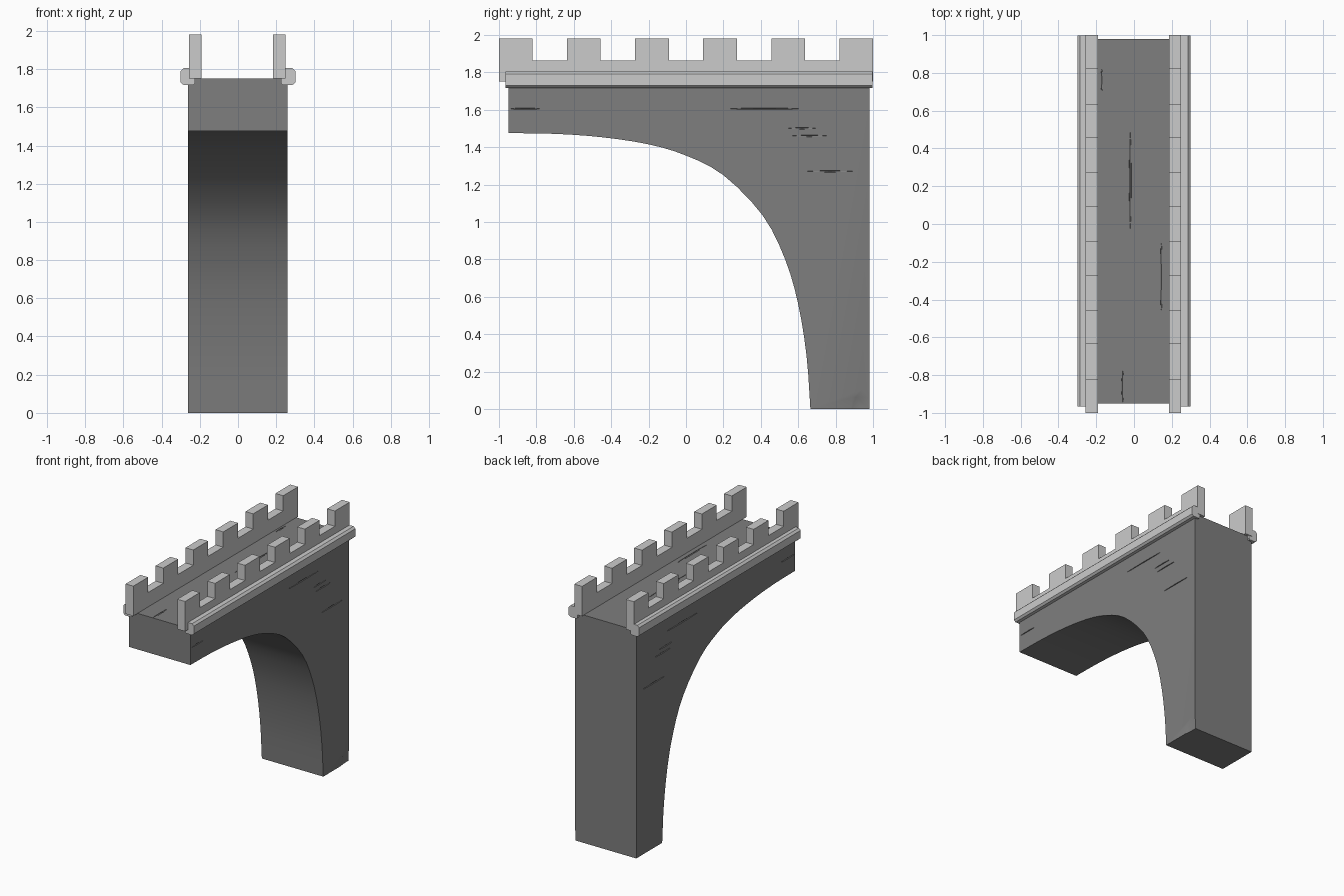
import bpy, bmesh
from mathutils import Vector

if "Cube" in bpy.data.objects:
    bpy.data.objects.remove(bpy.data.objects["Cube"])


def extrude_profile(name, pts, axis, lo, hi):
    """Prism from a 2D outline: axis 'x' uses (y, z), axis 'y' uses (x, z)."""
    bm = bmesh.new()

    def put(p, d):
        return bm.verts.new((d, p[0], p[1]) if axis == 'x' else (p[0], d, p[1]))
    a = [put(p, lo) for p in pts]
    b = [put(p, hi) for p in pts]
    n = len(pts)
    bm.faces.new(a)
    bm.faces.new(b[::-1])
    for i in range(n):
        j = (i + 1) % n
        bm.faces.new((a[i], b[i], b[j], a[j]))
    bmesh.ops.recalc_face_normals(bm, faces=bm.faces)
    me = bpy.data.meshes.new(name)
    bm.to_mesh(me)
    bm.free()
    ob = bpy.data.objects.new(name, me)
    bpy.context.collection.objects.link(ob)
    return ob


def smooth_path(keys, steps):
    """Catmull-Rom curve through the key points."""
    k = [Vector(p) for p in keys]
    k = [2 * k[0] - k[1]] + k + [2 * k[-1] - k[-2]]
    out = []
    for i in range(1, len(k) - 2):
        p0, p1, p2, p3 = k[i - 1:i + 3]
        for s in range(steps):
            t = s / steps
            out.append(0.5 * (2 * p1 + (p2 - p0) * t + (2 * p0 - 5 * p1 + 4 * p2 - p3) * t * t
                              + (3 * p1 - p0 - 3 * p2 + p3) * t ** 3))
    return [tuple(p) for p in out + [k[-2]]]


# Half-arch body with deck, in dark stone
arch = smooth_path([(-0.95, 1.475), (-0.70, 1.471), (-0.45, 1.453), (-0.2, 1.415), (0, 1.355),
                    (0.2, 1.25), (0.41, 1.035), (0.53, 0.80), (0.60, 0.56), (0.645, 0.28),
                    (0.665, 0)], 3)
body = extrude_profile("bridge_body", arch + [(0.98, 0), (0.98, 1.752), (-0.95, 1.752)],
                       'x', -0.263, 0.26)
stone = bpy.data.materials.new("dark_stone")
stone.diffuse_color = (0.21, 0.21, 0.21, 1)
stone.use_nodes = True
stone.node_tree.nodes["Principled BSDF"].inputs["Base Color"].default_value = stone.diffuse_color
body.data.materials.append(stone)

# Cracks: slim cutters on the side walls and the deck
bm = bmesh.new()


def crack(center, size):
    r = bmesh.ops.create_icosphere(bm, subdivisions=1, radius=0.5)
    for v in r["verts"]:
        v.co = Vector(c + s * x for c, s, x in zip(center, size, v.co))


for y, z, length in [(0.42, 1.605, 0.43), (0.62, 1.50, 0.18), (0.66, 1.46, 0.22),
                     (0.77, 1.27, 0.30), (-0.86, 1.605, 0.18)]:
    for x in (-0.263, 0.26):
        crack((x, y, z), (0.014, length, 0.01))
for x, y, length in [(-0.02, 0.23, 0.6), (0.145, -0.28, 0.43), (-0.06, -0.86, 0.2),
                     (-0.17, 0.76, 0.14)]:
    crack((x, y, 1.752), (0.014, length, 0.014))
# Chipped corner at the foot of the pier
crack((0.265, 0.97, 0.0), (0.03, 0.24, 0.28))
me = bpy.data.meshes.new("crack_cutter")
bm.to_mesh(me)
bm.free()
me.materials.append(stone)
cutter = bpy.data.objects.new("crack_cutter", me)
bpy.context.collection.objects.link(cutter)
cutter.hide_render = True
cut = body.modifiers.new("cracks", 'BOOLEAN')
cut.operation = 'DIFFERENCE'
cut.solver = 'EXACT'
cut.object = cutter
bpy.context.view_layer.objects.active = body
body.select_set(True)
bpy.ops.object.modifier_apply(modifier="cracks")
bpy.data.objects.remove(cutter)
bpy.ops.object.shade_smooth_by_angle()

# Crenellated parapet outline: six merlons on a low wall
outline = [(-1, 1.75)]
for i in range(6):
    y = -1 + i * 0.364
    outline += [(y, 1.98), (y + 0.18, 1.98)]
    if i < 5:
        outline += [(y + 0.18, 1.863), (y + 0.364, 1.863)]
outline.append((1, 1.75))

# Chamfered ledge moulding outline
ledge = [(0.225, 1.725), (0.235, 1.717), (0.285, 1.717), (0.30, 1.73),
         (0.30, 1.79), (0.285, 1.805), (0.235, 1.805), (0.225, 1.795)]

for side, s in (("left", -1), ("right", 1)):
    shift = -0.003
    extrude_profile(side + "_parapet", outline, 'x', s * 0.187 + shift, s * 0.253 + shift)
    extrude_profile(side + "_ledge", [(s * x, z) for x, z in ledge], 'y', -0.965, 0.997)
